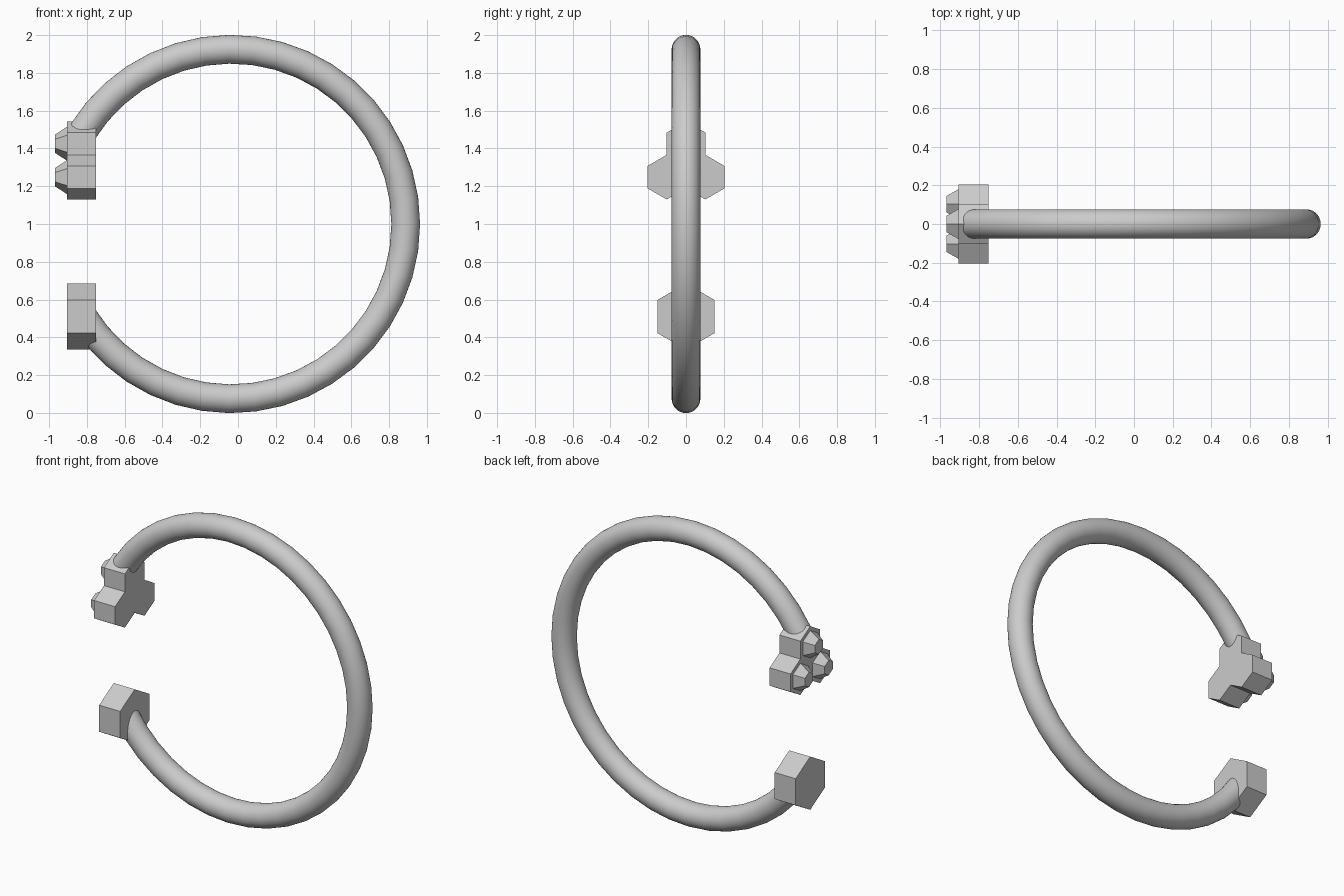
import bpy, bmesh, math

if "Cube" in bpy.data.objects:
    bpy.data.objects.remove(bpy.data.objects["Cube"])


def finish(name, bm, smooth=False):
    bmesh.ops.recalc_face_normals(bm, faces=bm.faces)
    mesh = bpy.data.meshes.new(name)
    bm.to_mesh(mesh)
    bm.free()
    obj = bpy.data.objects.new(name, mesh)
    bpy.context.collection.objects.link(obj)
    if smooth:
        bpy.ops.object.select_all(action='DESELECT')
        obj.select_set(True)
        bpy.context.view_layer.objects.active = obj
        bpy.ops.object.shade_smooth_by_angle(angle=math.radians(35))
    return obj


def bridge(bm, a, b):
    n = len(a)
    for i in range(n):
        bm.faces.new((a[i], a[(i + 1) % n], b[(i + 1) % n], b[i]))


def hexagon(name, y, z, x0, x1, r0, r1):
    """Hexagonal prism or frustum along x, with a corner pointing up."""
    bm = bmesh.new()
    rings = []
    for x, r in ((x0, r0), (x1, r1)):
        angles = [math.radians(90 + 60 * i) for i in range(6)]
        rings.append([bm.verts.new((x, y + r * math.cos(a), z + r * math.sin(a)))
                      for a in angles])
        bm.faces.new(rings[-1])
    bridge(bm, *rings)
    return finish(name, bm)


def open_ring(name, cx, cz, major, minor, end, steps, sides):
    """Round tube swept from -end to +end degrees in the xz plane."""
    bm = bmesh.new()
    rings = []
    for i in range(steps + 1):
        t = math.radians(-end + 2 * end * i / steps)
        ring = []
        for j in range(sides):
            p = 2 * math.pi * j / sides
            r = major + minor * math.cos(p)
            ring.append(bm.verts.new((cx + r * math.cos(t), minor * math.sin(p),
                                      cz + r * math.sin(t))))
        if rings:
            bridge(bm, rings[-1], ring)
        rings.append(ring)
    bm.faces.new(rings[0])
    bm.faces.new(rings[-1])
    return finish(name, bm, smooth=True)


# Main open hoop
open_ring("hoop", -0.037, 1.0, 0.925, 0.076, 148.3, 36, 32)

# Single large hexagonal end block
BACK, INNER, TIP = -0.905, -0.752, -0.968
hexagon("lower_end_block", 0, 0.51, INNER, BACK, 0.175, 0.175)

# Cluster of three hexagonal blocks, each with a tapered stud
R = 0.118
half = R * math.sqrt(3) / 2
low_z = 1.248
for label, y, z in (("top", 0, low_z + 1.5 * R),
                    ("front", -half, low_z),
                    ("back", half, low_z)):
    hexagon("cluster_block_" + label, y, z, INNER, BACK, R, R)
    hexagon("stud_" + label, y, z, BACK, TIP, 0.09, 0.049)
